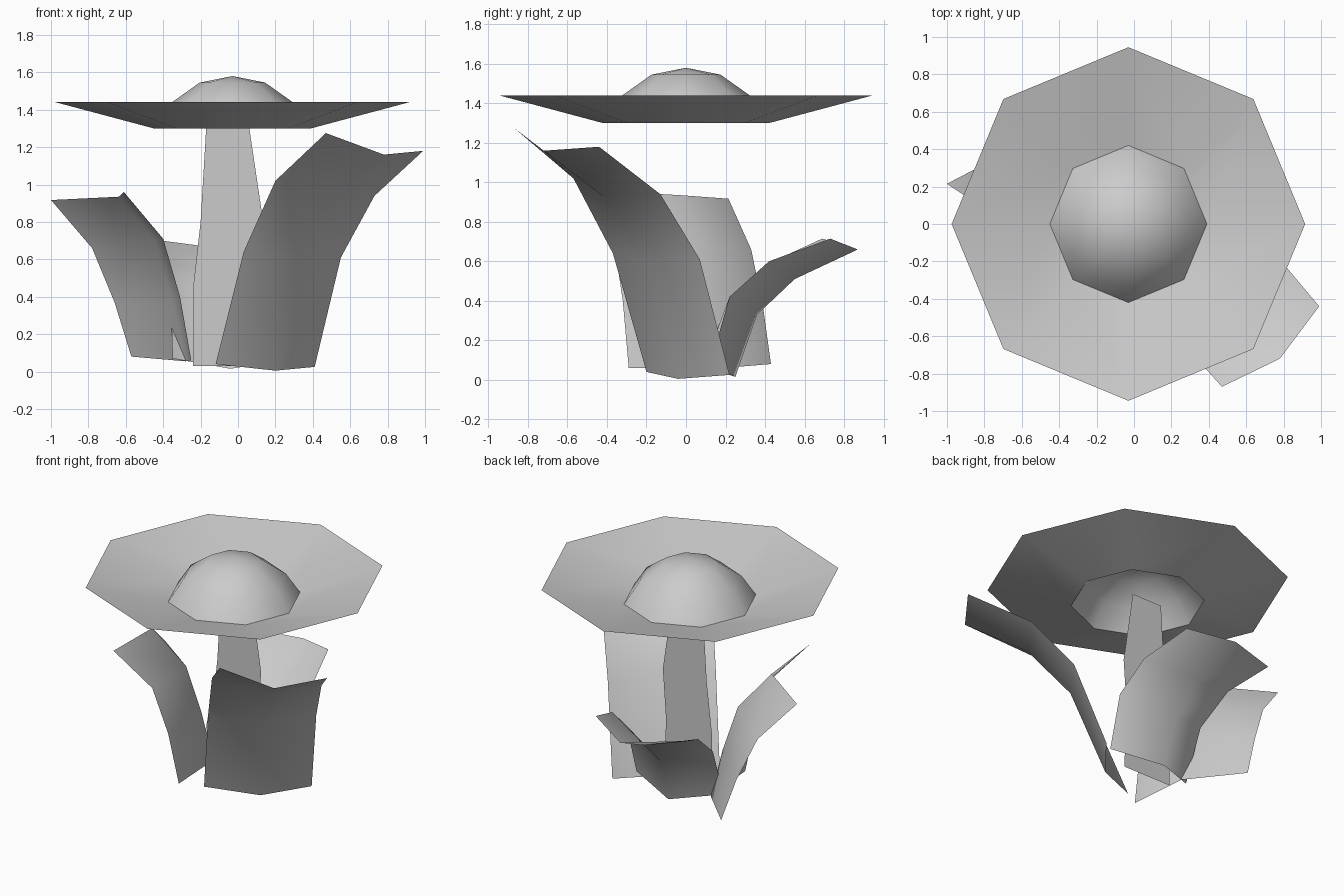
import bpy
from math import cos, sin, pi


def make(name, verts, faces):
    me = bpy.data.meshes.new(name)
    me.from_pydata(verts, [], faces)
    me.update()
    ob = bpy.data.objects.new(name, me)
    bpy.context.collection.objects.link(ob)
    for p in me.polygons:
        p.use_smooth = True
    return ob


def sheet(name, *columns):
    """Quad strip surface lofted through columns of points, bottom to top."""
    n = len(columns[0])
    verts = [p for col in columns for p in col]
    faces = [(c * n + r, (c + 1) * n + r, (c + 1) * n + r + 1, c * n + r + 1)
             for c in range(len(columns) - 1) for r in range(n - 1)]
    return make(name, verts, faces)


def lathe(name, profile, apex=None, sides=8, cx=-0.03):
    """Open eight-sided surface of revolution, optionally closed to a point."""
    verts = [(cx + r * cos(2 * pi * k / sides), r * sin(2 * pi * k / sides), z)
             for r, z in profile for k in range(sides)]
    faces = []
    for i in range(len(profile) - 1):
        for k in range(sides):
            a, b = i * sides + k, i * sides + (k + 1) % sides
            faces.append((a, b, b + sides, a + sides))
    if apex is not None:
        top = len(verts)
        verts.append((cx, 0, apex))
        base = top - sides
        faces += [(base + k, base + (k + 1) % sides, top) for k in range(sides)]
    return make(name, verts, faces)


# flower head: flared petal ring and domed centre
lathe("petal_ring", [(0.945, 1.44), (0.42, 1.30)][::-1])
lathe("flower_centre", [(0.42, 1.30), (0.33, 1.435), (0.175, 1.545)], apex=1.58)

# flat tapering stem
sheet("stem",
      [(-0.24, 0.06, 0.03), (-0.24, 0.06, 0.45), (-0.20, 0.06, 0.80), (-0.17, 0.06, 1.305)],
      [(0.13, 0.06, 0.03), (0.11, 0.06, 0.45), (0.135, 0.06, 0.80), (0.06, 0.06, 1.305)])

# large leaf at the front right: edge, midrib, edge
sheet("leaf_front",
      [(-0.12, -0.20, 0.04), (0.03, -0.37, 0.64), (0.20, -0.57, 1.02), (0.47, -0.87, 1.275)],
      [(0.20, -0.04, 0.005), (0.345, -0.21, 0.60), (0.52, -0.42, 0.93), (0.78, -0.72, 1.16)],
      [(0.41, 0.22, 0.025), (0.55, 0.07, 0.61), (0.73, -0.13, 0.94), (0.99, -0.44, 1.18)])

# medium leaf at the left
sheet("leaf_left",
      [(-0.57, 0.43, 0.08), (-0.66, 0.39, 0.37), (-0.78, 0.33, 0.66), (-1.00, 0.215, 0.917)],
      [(-0.28, 0.13, 0.055), (-0.35, 0.10, 0.38), (-0.44, 0.06, 0.69), (-0.635, -0.03, 0.935)],
      [(-0.25, -0.29, 0.06), (-0.31, -0.32, 0.40), (-0.40, -0.366, 0.71), (-0.61, -0.49, 0.96)])

# small leaf at the back
sheet("leaf_back",
      [(0.295, 0.12, 0.07), (0.30, 0.22, 0.42), (0.27, 0.42, 0.60), (0.18, 0.73, 0.715)],
      [(-0.04, 0.25, 0.015), (-0.05, 0.36, 0.33), (-0.07, 0.55, 0.51), (-0.105, 0.87, 0.66)],
      [(-0.35, 0.09, 0.07), (-0.36, 0.22, 0.42), (-0.40, 0.44, 0.60), (-0.52, 0.69, 0.715)])
